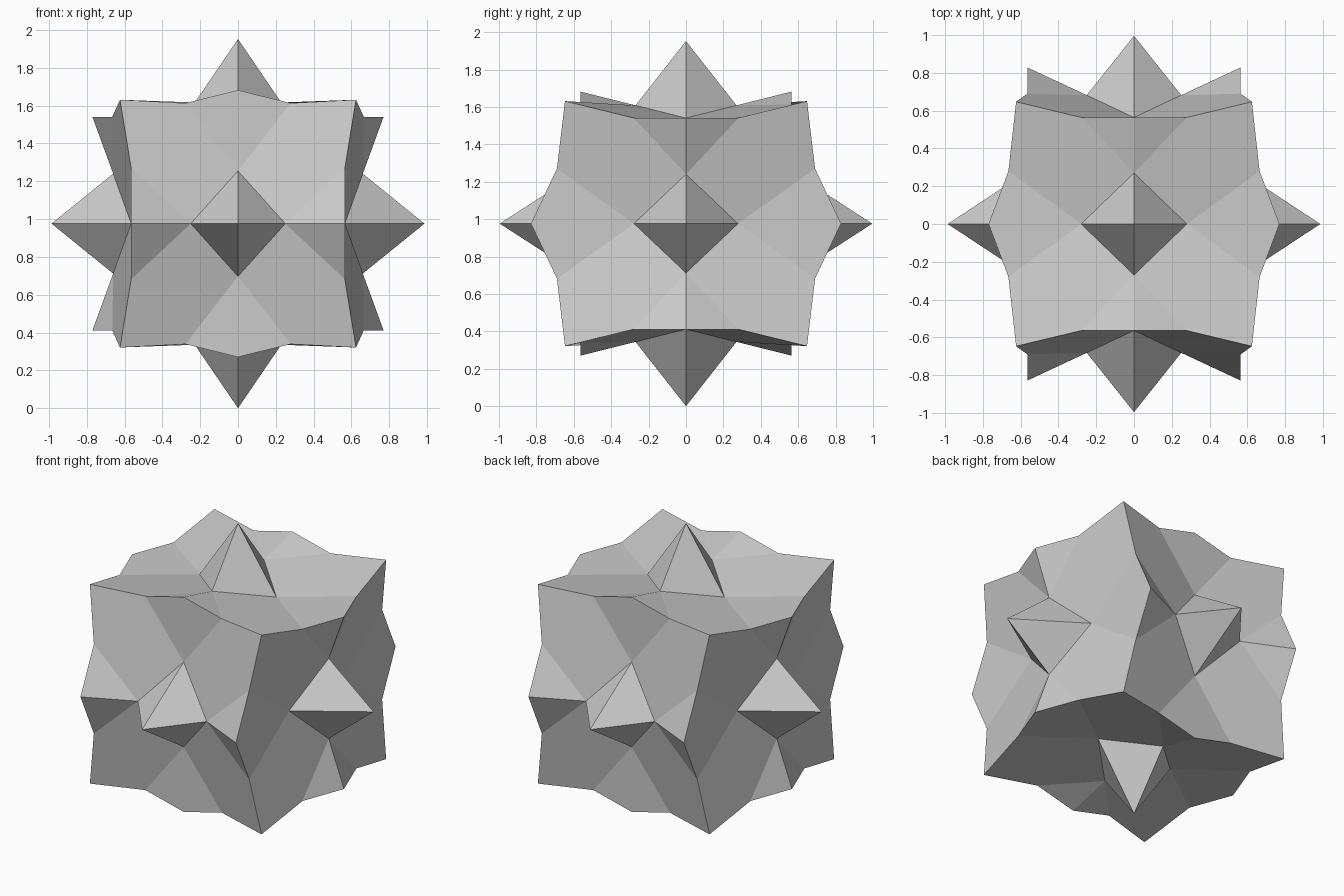
import bpy, bmesh
from mathutils import Vector

if "Cube" in bpy.data.objects:
    bpy.data.objects.remove(bpy.data.objects["Cube"])

# One octant of the star solid, measured from its centre
P = {
    "corner": (.624, .647, .655),
    # spike tips
    "tip_x": (.986, 0, 0), "tip_y": (0, .996, 0), "tip_z": (0, 0, .976),
    # wedge tips halfway along each cube-like edge
    "mid_xy": (.565, .829, 0), "mid_yz": (0, .564, .706), "mid_zx": (.770, 0, .565),
    # bends between wedge tips and corners
    "bend_xy": (.565, .690, .294), "bend_yz": (.278, .564, .637), "bend_zx": (.665, .280, .565),
    # spike bases: valley points (low) and ridge points (high)
    "low_x": (.565, .278, 0), "high_x": (.660, 0, .264),
    "low_y": (0, .564, .279), "high_y": (.250, .682, 0),
    "low_z": (.280, 0, .565), "high_z": (0, .270, .632),
}

bm = bmesh.new()
V = {name: bm.verts.new(co) for name, co in P.items()}


def face(*names):
    f = bm.faces.new([V[n] for n in names])
    f.normal_update()
    if f.normal.dot(f.calc_center_median()) < 0:
        f.normal_flip()


# For each axis: the edge carrying its flat kite, and the edge carrying its ridge
for axis, flat, ridge in (("x", "xy", "zx"), ("y", "yz", "xy"), ("z", "zx", "yz")):
    tip, low, high = "tip_" + axis, "low_" + axis, "high_" + axis
    face(tip, low, high)                                            # spike side
    face(low, "bend_" + flat, "mid_" + flat)                        # half of flat kite
    face(high, "bend_" + ridge, "mid_" + ridge)                     # ridge side
    face(low, "bend_" + flat, "corner", "bend_" + ridge, high)      # large panel

mesh = bpy.data.meshes.new("star_solid")
bm.to_mesh(mesh)
bm.free()
star = bpy.data.objects.new("star_solid", mesh)
bpy.context.collection.objects.link(star)
star.location = Vector((0, 0, .976))

# Mirror the octant across all three planes
mirror = star.modifiers.new("mirror_octants", "MIRROR")
mirror.use_axis = (True, True, True)
mirror.use_mirror_merge = True
mirror.merge_threshold = .001
